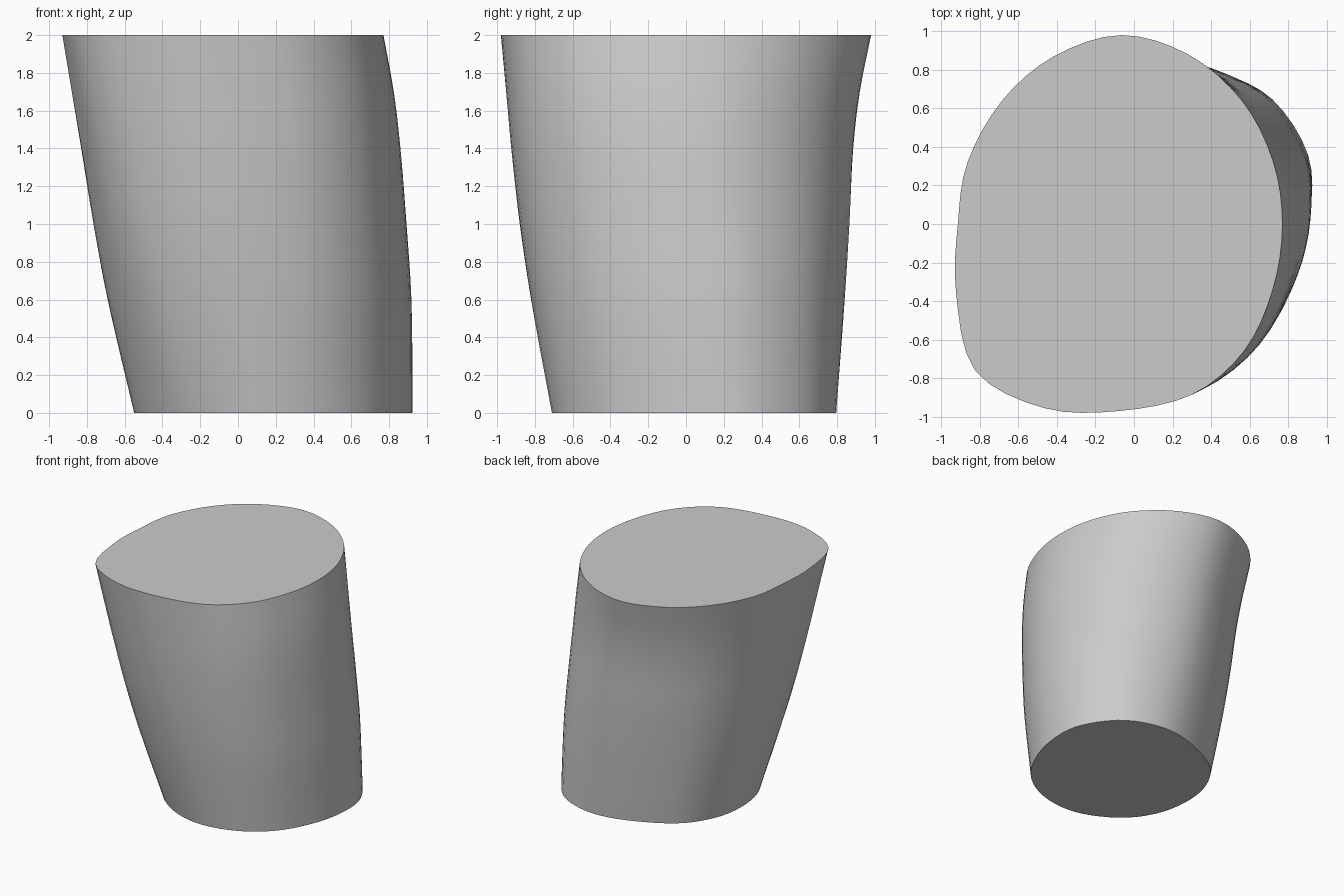
import bpy, bmesh, math

if "Cube" in bpy.data.objects:
    bpy.data.objects.remove(bpy.data.objects["Cube"])

# matching outlines of the foot and the rim, counter-clockwise from +x
FOOT = [(.915, .05), (.905, .36), (.72, .65), (.46, .78), (.19, .79), (-.11, .69),
        (-.35, .54), (-.5, .31), (-.55, .05), (-.51, -.24), (-.36, -.49), (-.1, -.66),
        (.17, -.71), (.46, -.64), (.69, -.47), (.84, -.22)]
RIM = [(.77, 0), (.72, .33), (.56, .64), (.28, .88), (-.07, .98), (-.42, .87),
       (-.69, .64), (-.87, .32), (-.92, 0), (-.93, -.35), (-.83, -.76), (-.47, -.955),
       (-.08, -.97), (.3, -.885), (.57, -.66), (.72, -.34)]
# side profiles: z, min x, max x, min y, max y
PROFILE = [(0, -.55, .925, -.71, .795), (.6, -.69, .918, -.82, .84),
           (1, -.765, .892, -.88, .865), (1.4, -.83, .86, -.925, .885),
           (1.7, -.88, .825, -.952, .92), (2, -.93, .77, -.98, .98)]
SUB, RINGS = 4, 20


def cubic(p0, p1, p2, p3, t):
    return tuple(.5 * (2 * b + (c - a) * t + (2 * a - 5 * b + 4 * c - d) * t * t
                       + (3 * b - a - 3 * c + d) * t ** 3)
                 for a, b, c, d in zip(p0, p1, p2, p3))


def smooth_loop(pts):
    n = len(pts)
    return [cubic(pts[i - 1], pts[i], pts[(i + 1) % n], pts[(i + 2) % n], k / SUB)
            for i in range(n) for k in range(SUB)]


def limits(z):
    i = max(k for k in range(len(PROFILE) - 1) if PROFILE[k][0] <= z + 1e-6)
    a, b = PROFILE[i], PROFILE[i + 1]

    def slope(k):
        lo, hi = PROFILE[max(k - 1, 0)], PROFILE[min(k + 1, len(PROFILE) - 1)]
        return [(h - l) / (hi[0] - lo[0]) for l, h in zip(lo, hi)]
    w = b[0] - a[0]
    t = (z - a[0]) / w
    return [(2*t**3 - 3*t*t + 1) * p + (t**3 - 2*t*t + t) * w * m
            + (3*t*t - 2*t**3) * q + (t**3 - t*t) * w * n
            for p, q, m, n in zip(a, b, slope(i), slope(i + 1))][1:]


def fit(values, lo, hi):
    a, b = min(values), max(values)
    return [lo + (v - a) * (hi - lo) / (b - a) for v in values]


# body: blend foot into rim, each ring fitted to the side profiles
foot, rim = smooth_loop(FOOT), smooth_loop(RIM)
bm = bmesh.new()
rings = []
for r in range(RINGS + 1):
    t = r / RINGS
    x0, x1, y0, y1 = limits(2 * t)
    xs = fit([a[0] * (1 - t) + b[0] * t for a, b in zip(foot, rim)], x0, x1)
    ys = fit([a[1] * (1 - t) + b[1] * t for a, b in zip(foot, rim)], y0, y1)
    rings.append([bm.verts.new((x, y, 2 * t)) for x, y in zip(xs, ys)])
for lower, upper in zip(rings, rings[1:]):
    n = len(lower)
    for i in range(n):
        j = (i + 1) % n
        bm.faces.new((lower[i], lower[j], upper[j], upper[i]))

# flat caps
bm.faces.new(rings[0][::-1])
bm.faces.new(rings[-1])

mesh = bpy.data.meshes.new("tapered_body")
bm.to_mesh(mesh)
bm.free()
body = bpy.data.objects.new("tapered_body", mesh)
bpy.context.collection.objects.link(body)
bpy.context.view_layer.objects.active = body
body.select_set(True)
bpy.ops.object.shade_smooth_by_angle(angle=math.radians(35))
